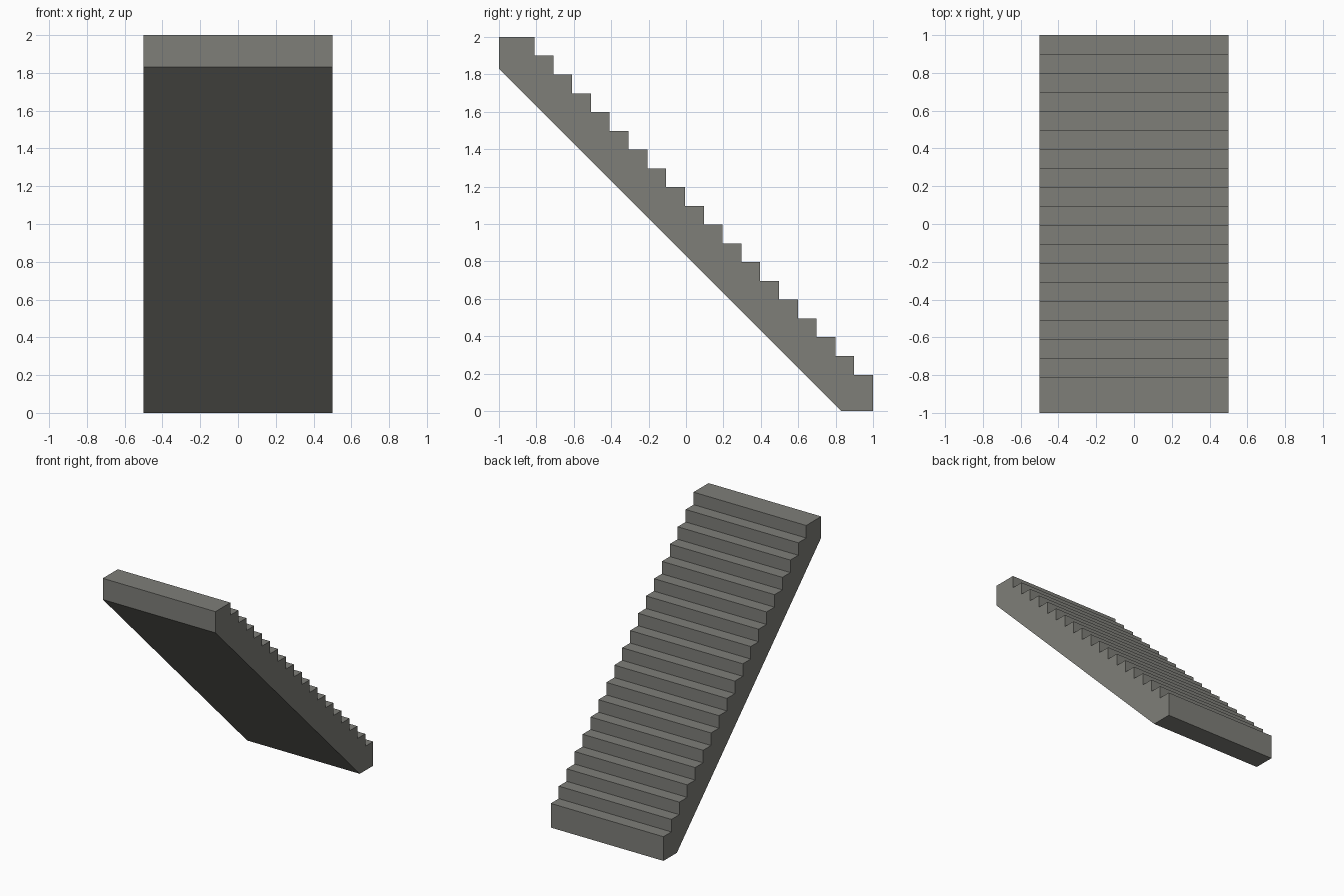
import bpy, bmesh

if "Cube" in bpy.data.objects:
    bpy.data.objects.remove(bpy.data.objects["Cube"])

# Flat concrete grey
mat = bpy.data.materials.new("concrete grey")
mat.diffuse_color = (0.21, 0.21, 0.19, 1)
mat.use_nodes = True
mat.node_tree.nodes["Principled BSDF"].inputs["Base Color"].default_value = mat.diffuse_color

# Side profile (y, z): sloped underside, then steps climbing towards the front
STEPS = 19
TREAD, RISE = 1.81 / 18, 1.806 / 18
profile = [(-1, 1.83), (0.83, 0), (1, 0)]
for i in range(STEPS):
    z = 0.194 + i * RISE
    y = 1 - i * TREAD
    profile.append((y, z))
    profile.append((y - TREAD if i < STEPS - 1 else -1, z))

# Extrude the profile across the width
bm = bmesh.new()
face = bm.faces.new([bm.verts.new((-0.5, y, z)) for y, z in profile])
geom = bmesh.ops.extrude_face_region(bm, geom=[face])["geom"]
bmesh.ops.translate(bm, vec=(1, 0, 0),
                    verts=[g for g in geom if isinstance(g, bmesh.types.BMVert)])
bmesh.ops.recalc_face_normals(bm, faces=bm.faces)

mesh = bpy.data.meshes.new("staircase")
bm.to_mesh(mesh)
bm.free()
mesh.materials.append(mat)
bpy.context.collection.objects.link(bpy.data.objects.new("staircase", mesh))
